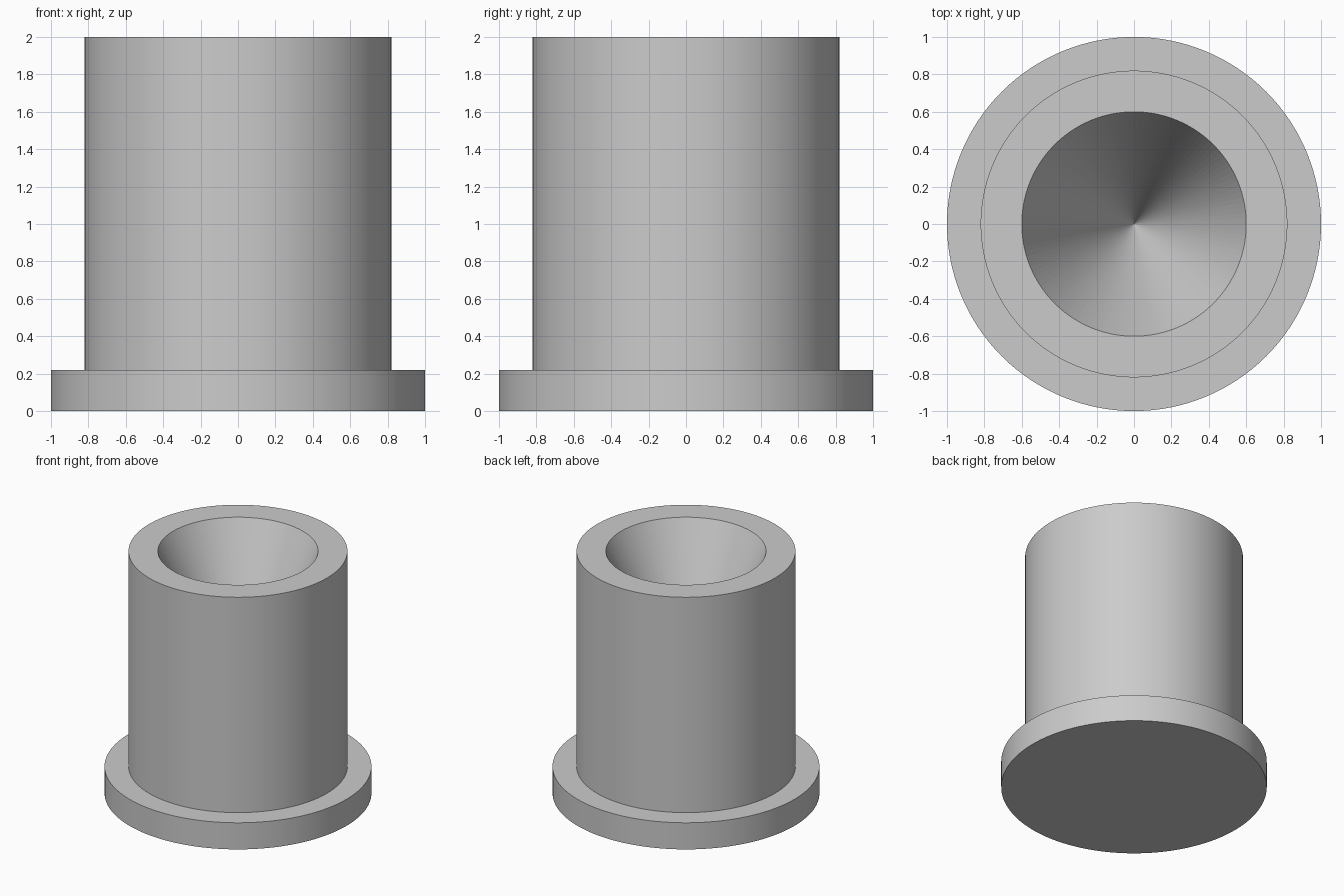
import bpy
import bmesh
import math

SEGMENTS = 128

cube = bpy.data.objects.get("Cube")
if cube:
    bpy.data.objects.remove(cube, do_unlink=True)

grey = bpy.data.materials.new("plain grey")
grey.use_nodes = True
grey.diffuse_color = (0.6, 0.6, 0.6, 1)
grey.node_tree.nodes["Principled BSDF"].inputs["Base Color"].default_value = (0.6, 0.6, 0.6, 1)


def lathe(name, profile):
    """Turn a (radius, height) profile around the z axis."""
    bm = bmesh.new()
    verts = [bm.verts.new((r, 0, z)) for r, z in profile]
    edges = [bm.edges.new(pair) for pair in zip(verts, verts[1:])]
    bmesh.ops.spin(bm, geom=verts + edges, cent=(0, 0, 0), axis=(0, 0, 1),
                   angle=math.tau, steps=SEGMENTS, use_merge=True)
    bmesh.ops.remove_doubles(bm, verts=bm.verts, dist=0.0001)
    bmesh.ops.recalc_face_normals(bm, faces=bm.faces)
    mesh = bpy.data.meshes.new(name)
    bm.to_mesh(mesh)
    bm.free()
    mesh.materials.append(grey)
    obj = bpy.data.objects.new(name, mesh)
    bpy.context.collection.objects.link(obj)
    return obj


# Flanged bushing: base disc, flange, barrel, rim and conical socket
bushing = lathe("flanged_bushing", [
    (0, 0), (1, 0), (1, 0.22), (0.82, 0.22),
    (0.82, 2), (0.6, 2), (0, 0.7),
])

bpy.ops.object.select_all(action="DESELECT")
bushing.select_set(True)
bpy.context.view_layer.objects.active = bushing
bpy.ops.object.shade_smooth_by_angle(angle=math.radians(30))

# Keep the socket facets flat so the shading stays clean at its tip
for face in bushing.data.polygons:
    if 0.1 < face.normal.z < 0.9:
        face.use_smooth = False
